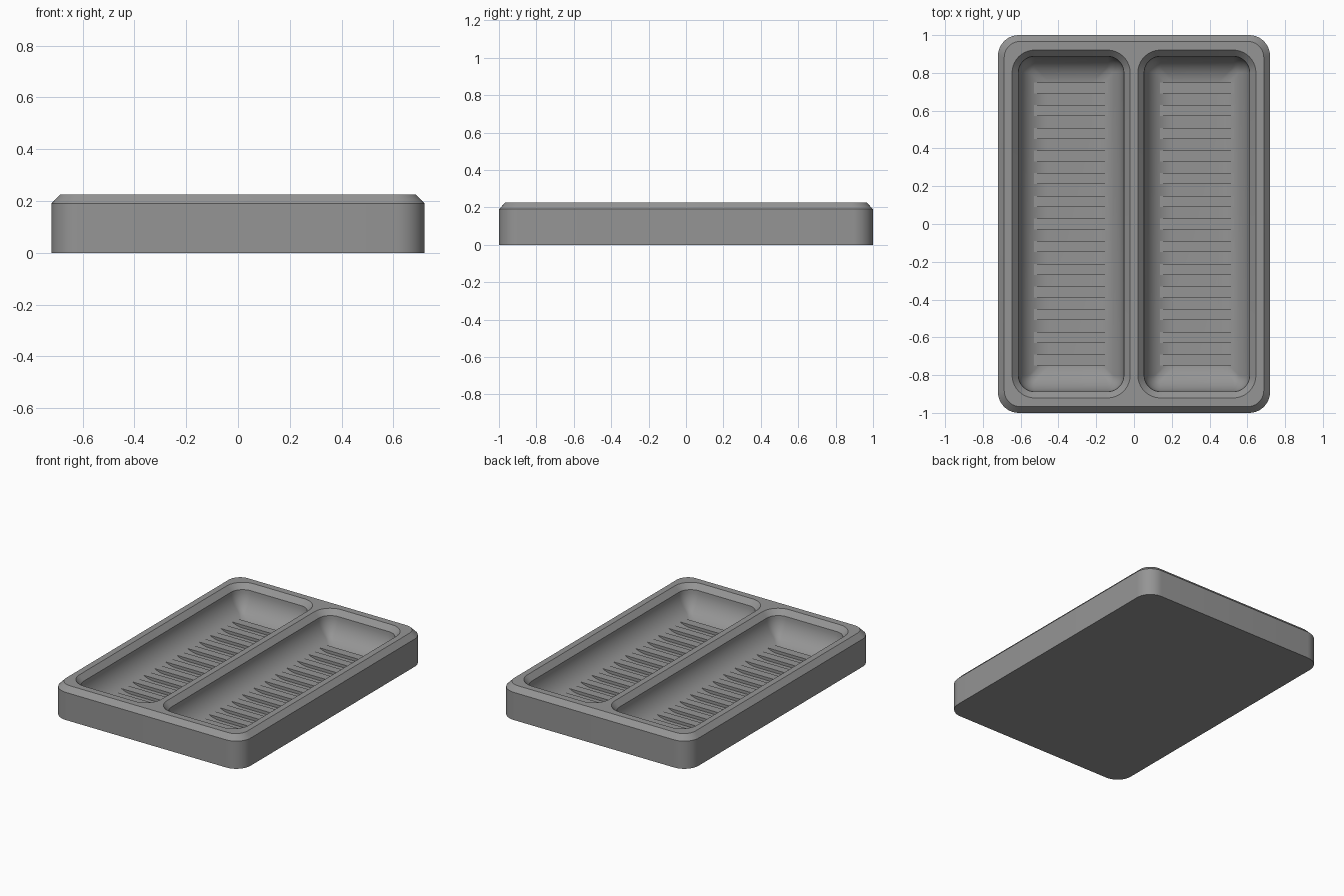
import bpy, bmesh, math

if "Cube" in bpy.data.objects:
    bpy.data.objects.remove(bpy.data.objects["Cube"])

grey = bpy.data.materials.new("mid_grey")
grey.diffuse_color = (0.30, 0.30, 0.30, 1)
grey.use_nodes = True
grey.node_tree.nodes["Principled BSDF"].inputs["Base Color"].default_value = grey.diffuse_color

SEG = 10            # segments per rounded corner
TOP, RIM = 0.225, 0.19
FLOOR, RIB_TOP = 0.03, 0.05
WELL_X = 0.333


def rounded_loop(bm, cx, hx, hy, r, z):
    """Closed ring of vertices along a rounded rectangle."""
    verts = []
    for k, (sx, sy) in enumerate(((1, 1), (-1, 1), (-1, -1), (1, -1))):
        for i in range(SEG + 1):
            a = (k + i / SEG) * math.pi / 2
            verts.append(bm.verts.new((cx + sx * (hx - r) + r * math.cos(a),
                                       sy * (hy - r) + r * math.sin(a), z)))
    return verts


def bridge(bm, a, b):
    n = len(a)
    for i in range(n):
        j = (i + 1) % n
        bm.faces.new((a[i], a[j], b[j], b[i]))


def finish(bm, name, smooth=True):
    bmesh.ops.recalc_face_normals(bm, faces=bm.faces)
    me = bpy.data.meshes.new(name)
    bm.to_mesh(me)
    bm.free()
    me.materials.append(grey)
    ob = bpy.data.objects.new(name, me)
    bpy.context.collection.objects.link(ob)
    if smooth:
        bpy.ops.object.select_all(action='DESELECT')
        ob.select_set(True)
        bpy.context.view_layer.objects.active = ob
        bpy.ops.object.shade_smooth_by_angle(angle=math.radians(30))
    return ob


# Tray body: outer wall and chamfered rim
bm = bmesh.new()
bottom = rounded_loop(bm, 0, 0.72, 1.0, 0.11, 0)
shoulder = rounded_loop(bm, 0, 0.72, 1.0, 0.11, RIM)
crown = rounded_loop(bm, 0, 0.687, 0.967, 0.085, TOP)
bridge(bm, bottom, shoulder)
bridge(bm, shoulder, crown)
bm.faces.new(bottom[::-1])

# Two wells: chamfered lip, then a quarter-round wall down to the floor
R = RIM - FLOOR
profile = [(0, TOP)] + [(0.033 + R * (1 - math.cos(t)), RIM - R * math.sin(t))
                        for t in (i / 12 * math.pi / 2 for i in range(13))]
top_loops = [crown]
for cx in (-WELL_X, WELL_X):
    rings = [rounded_loop(bm, cx, 0.3125 - d, 0.921 - d, max(0.12 - d, 0.03), z)
             for d, z in profile]
    for a, b in zip(rings, rings[1:]):
        bridge(bm, a, b)
    bm.faces.new(rings[-1])
    top_loops.append(rings[0])

# Flat top surface around both wells
edges = [bm.edges.get((lp[i], lp[(i + 1) % len(lp)]))
         for lp in top_loops for i in range(len(lp))]
bmesh.ops.triangle_fill(bm, edges=edges, use_beauty=True, normal=(0, 0, 1))
finish(bm, "tray_body")

# Raised cross ribs on each well floor, running into the curved walls
for cx, side in ((-WELL_X, "left"), (WELL_X, "right")):
    bm = bmesh.new()
    for i in range(-7, 8):
        box = bmesh.ops.create_cube(bm, size=1)["verts"]
        bmesh.ops.scale(bm, vec=(0.44, 0.058, RIB_TOP - 0.02), verts=box)
        bmesh.ops.translate(bm, vec=(cx, i * 0.12, (RIB_TOP + 0.02) / 2), verts=box)
    finish(bm, side + "_floor_ribs", smooth=False)
